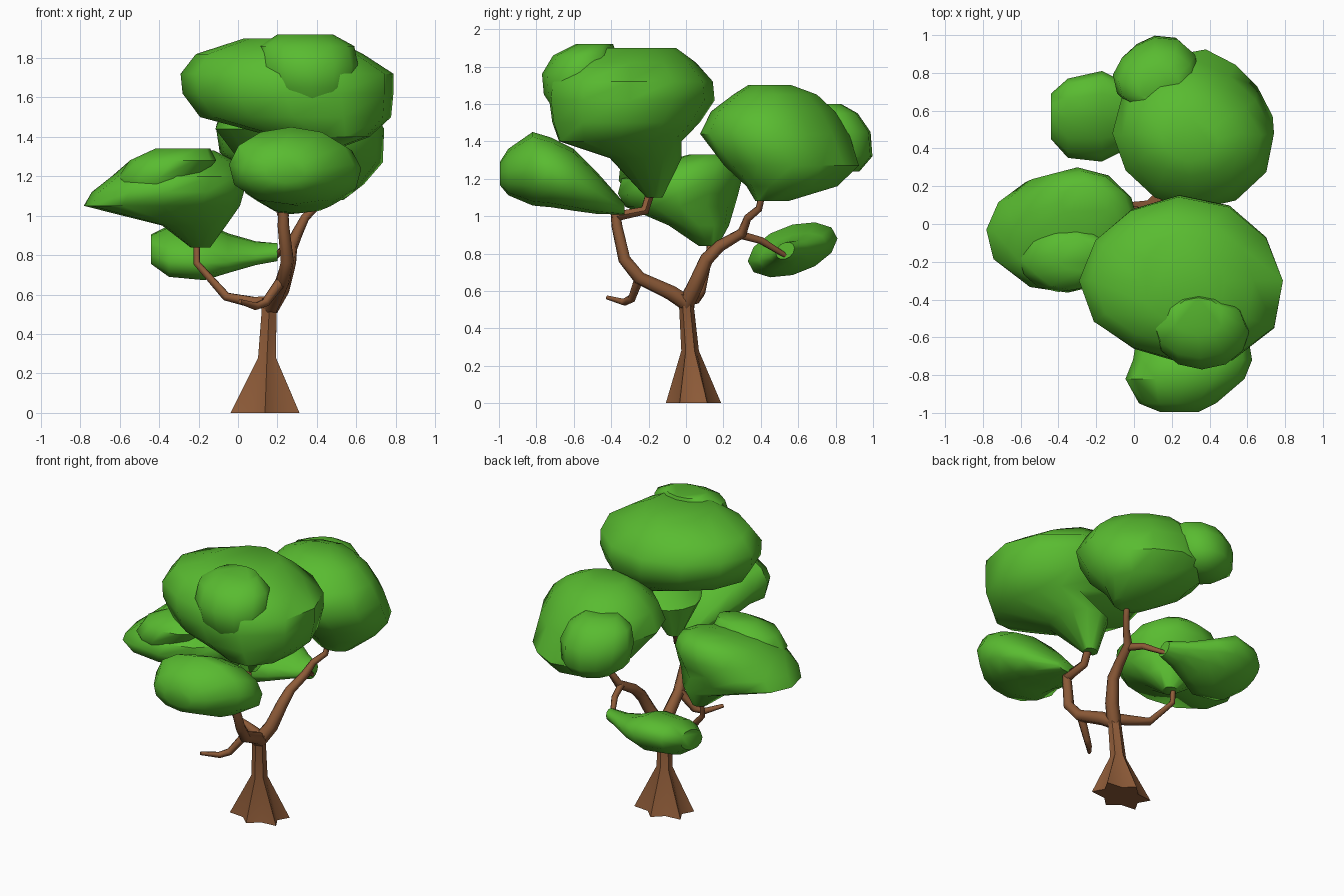
import bpy, bmesh, math


def material(name, rgb):
    m = bpy.data.materials.new(name)
    m.diffuse_color = (*rgb, 1)
    return m


LEAF = material("leaf_green", (0.10, 0.50, 0.03))
BARK = material("bark_brown", (0.27, 0.105, 0.04))


def finish(ob, mat, angle):
    ob.data.materials.clear()
    ob.data.materials.append(mat)
    bpy.ops.object.select_all(action='DESELECT')
    ob.select_set(True)
    bpy.context.view_layer.objects.active = ob
    bpy.ops.object.shade_smooth_by_angle(angle=math.radians(angle))


def loft(name, axis, rings, mat, n=12, star=None, angle=52, bulges=(), shear=0):
    """Skin elliptical rings (t, u, v, ru, rv) stacked along an axis.
    star: per ring factor for every second corner; bulges: (degrees, amount)
    pushes a side out or in; shear: tilts each ring's v along u."""
    bm = bmesh.new()
    loops = []
    for k, (t, u, v, ru, rv) in enumerate(rings):
        loop = []
        for i in range(n):
            a = 2 * math.pi * i / n
            f = star[k] if star and i % 2 == 0 else 1
            for deg, amount in bulges:
                f *= 1 + amount * max(0, math.cos(a - math.radians(deg))) ** 4
            p, q = u + f * ru * math.cos(a), v + f * rv * math.sin(a)
            q += shear * (p - u)
            co = {'x': (t, p, q), 'y': (p, t, q), 'z': (p, q, t)}[axis]
            loop.append(bm.verts.new(co))
        loops.append(loop)
    for a, b in zip(loops, loops[1:]):
        for i in range(n):
            j = (i + 1) % n
            bm.faces.new((a[i], a[j], b[j], b[i]))
    bm.faces.new(loops[0])
    bm.faces.new(loops[-1])
    bmesh.ops.recalc_face_normals(bm, faces=bm.faces)
    me = bpy.data.meshes.new(name)
    bm.to_mesh(me)
    bm.free()
    ob = bpy.data.objects.new(name, me)
    bpy.context.collection.objects.link(ob)
    finish(ob, mat, angle)


def limb(name, points):
    """Six-sided tapering branch through (x, y, z, radius) points."""
    cu = bpy.data.curves.new(name, 'CURVE')
    cu.dimensions = '3D'
    cu.bevel_depth = 1
    cu.bevel_resolution = 1
    cu.use_fill_caps = True
    sp = cu.splines.new('POLY')
    sp.points.add(len(points) - 1)
    for p, (x, y, z, r) in zip(sp.points, points):
        p.co = (x, y, z, 1)
        p.radius = r
    ob = bpy.data.objects.new(name, cu)
    bpy.context.collection.objects.link(ob)
    bpy.ops.object.select_all(action='DESELECT')
    ob.select_set(True)
    bpy.context.view_layer.objects.active = ob
    bpy.ops.object.convert(target='MESH')
    finish(bpy.context.view_layer.objects.active, BARK, 62)


# Trunk with star-shaped root flare
loft("trunk", 'z', [
    (0.0, 0.137, 0.04, 0.202, 0.148),
    (0.28, 0.147, 0.022, 0.052, 0.047),
    (0.50, 0.157, 0.004, 0.044, 0.040),
    (0.58, 0.165, 0.0, 0.050, 0.045),
], BARK, star=[0.66, 0.87, 0.87, 0.87], angle=45)

# Branches
limb("front_branch", [
    (0.16, 0.01, 0.53, 0.045), (0.19, -0.08, 0.59, 0.043), (0.23, -0.25, 0.67, 0.037),
    (0.25, -0.33, 0.77, 0.034), (0.23, -0.37, 0.95, 0.030), (0.23, -0.38, 1.05, 0.025)])
limb("front_upper_twig", [
    (0.23, -0.37, 1.0, 0.030), (0.22, -0.22, 1.03, 0.028), (0.21, -0.18, 1.16, 0.026)])
limb("front_lower_twig", [
    (0.22, -0.25, 0.67, 0.028), (0.14, -0.29, 0.56, 0.023),
    (0.09, -0.33, 0.54, 0.020), (0.01, -0.42, 0.565, 0.012)])
limb("back_branch", [
    (0.16, 0.0, 0.53, 0.045), (0.22, 0.05, 0.63, 0.043), (0.26, 0.11, 0.77, 0.037),
    (0.27, 0.18, 0.84, 0.032), (0.30, 0.30, 0.91, 0.028), (0.34, 0.33, 0.99, 0.022),
    (0.39, 0.39, 1.04, 0.020), (0.40, 0.41, 1.13, 0.018)])
limb("back_lower_twig", [
    (0.29, 0.29, 0.90, 0.024), (0.26, 0.40, 0.87, 0.021), (0.19, 0.53, 0.79, 0.014)])
limb("left_branch", [
    (0.17, 0.0, 0.56, 0.038), (0.08, 0.05, 0.56, 0.032), (-0.06, 0.08, 0.59, 0.024),
    (-0.21, 0.12, 0.76, 0.018), (-0.21, 0.13, 0.89, 0.016)])

# Large top crown and its lump
loft("top_crown", 'z', [
    (1.10, 0.21, -0.17, 0.05, 0.045),
    (1.31, 0.25, -0.22, 0.17, 0.20),
    (1.40, 0.42, -0.36, 0.24, 0.34),
    (1.50, 0.28, -0.33, 0.48, 0.41),
    (1.62, 0.24, -0.30, 0.53, 0.46),
    (1.72, 0.235, -0.30, 0.535, 0.45),
    (1.82, 0.20, -0.30, 0.42, 0.36),
    (1.90, 0.25, -0.30, 0.22, 0.25)],
    LEAF, bulges=[(250, -0.10), (320, 0.10), (135, -0.06)])
loft("top_crown_lump", 'z', [
    (1.56, 0.38, -0.58, 0.16, 0.12),
    (1.65, 0.37, -0.58, 0.23, 0.18),
    (1.76, 0.36, -0.57, 0.25, 0.20),
    (1.86, 0.35, -0.54, 0.24, 0.17),
    (1.92, 0.34, -0.49, 0.14, 0.10)], LEAF)

# Back crown and its lump
loft("back_crown", 'z', [
    (1.08, 0.42, 0.46, 0.12, 0.09),
    (1.16, 0.39, 0.57, 0.26, 0.25),
    (1.27, 0.38, 0.57, 0.37, 0.37),
    (1.44, 0.32, 0.48, 0.44, 0.41),
    (1.56, 0.31, 0.47, 0.38, 0.34),
    (1.65, 0.30, 0.48, 0.28, 0.23),
    (1.70, 0.30, 0.45, 0.15, 0.12)],
    LEAF, bulges=[(45, -0.17), (225, -0.05)])
loft("back_crown_lump", 'z', [
    (1.24, 0.13, 0.82, 0.12, 0.11),
    (1.32, 0.11, 0.81, 0.21, 0.19),
    (1.45, 0.11, 0.79, 0.23, 0.20),
    (1.55, 0.11, 0.76, 0.20, 0.16),
    (1.60, 0.13, 0.73, 0.11, 0.10)],
    LEAF, bulges=[(45, 0.08), (135, -0.14)])

# Left crown and its lump
loft("left_crown", 'z', [
    (0.84, -0.19, 0.12, 0.05, 0.05),
    (0.95, -0.22, 0.07, 0.16, 0.16),
    (1.05, -0.38, -0.03, 0.39, 0.29),
    (1.12, -0.35, -0.04, 0.38, 0.32),
    (1.20, -0.30, -0.02, 0.33, 0.32),
    (1.28, -0.28, 0.06, 0.26, 0.22),
    (1.33, -0.25, 0.12, 0.13, 0.10)],
    LEAF, bulges=[(218, 0.08)])
loft("left_crown_lump", 'z', [
    (1.13, -0.43, -0.18, 0.15, 0.14),
    (1.19, -0.40, -0.18, 0.21, 0.18),
    (1.28, -0.33, -0.18, 0.22, 0.17),
    (1.34, -0.28, -0.16, 0.14, 0.09)], LEAF)

# Front crown, tapering back to its branch
loft("front_crown", 'y', [
    (-0.995, 0.24, 1.23, 0.10, 0.06),
    (-0.95, 0.23, 1.24, 0.20, 0.12),
    (-0.82, 0.27, 1.26, 0.31, 0.19),
    (-0.72, 0.31, 1.24, 0.31, 0.18),
    (-0.60, 0.31, 1.20, 0.29, 0.16),
    (-0.48, 0.30, 1.13, 0.21, 0.11),
    (-0.33, 0.26, 1.04, 0.08, 0.03)],
    LEAF, bulges=[(230, 0.10), (310, 0.10)])

# Low back crown, tapering sideways to its twig
loft("low_crown", 'x', [
    (-0.44, 0.57, 0.83, 0.12, 0.07),
    (-0.35, 0.56, 0.82, 0.21, 0.12),
    (-0.17, 0.57, 0.82, 0.24, 0.135),
    (-0.05, 0.57, 0.81, 0.18, 0.09),
    (0.09, 0.55, 0.81, 0.10, 0.055),
    (0.20, 0.53, 0.815, 0.05, 0.045)],
    LEAF, shear=0.25)
